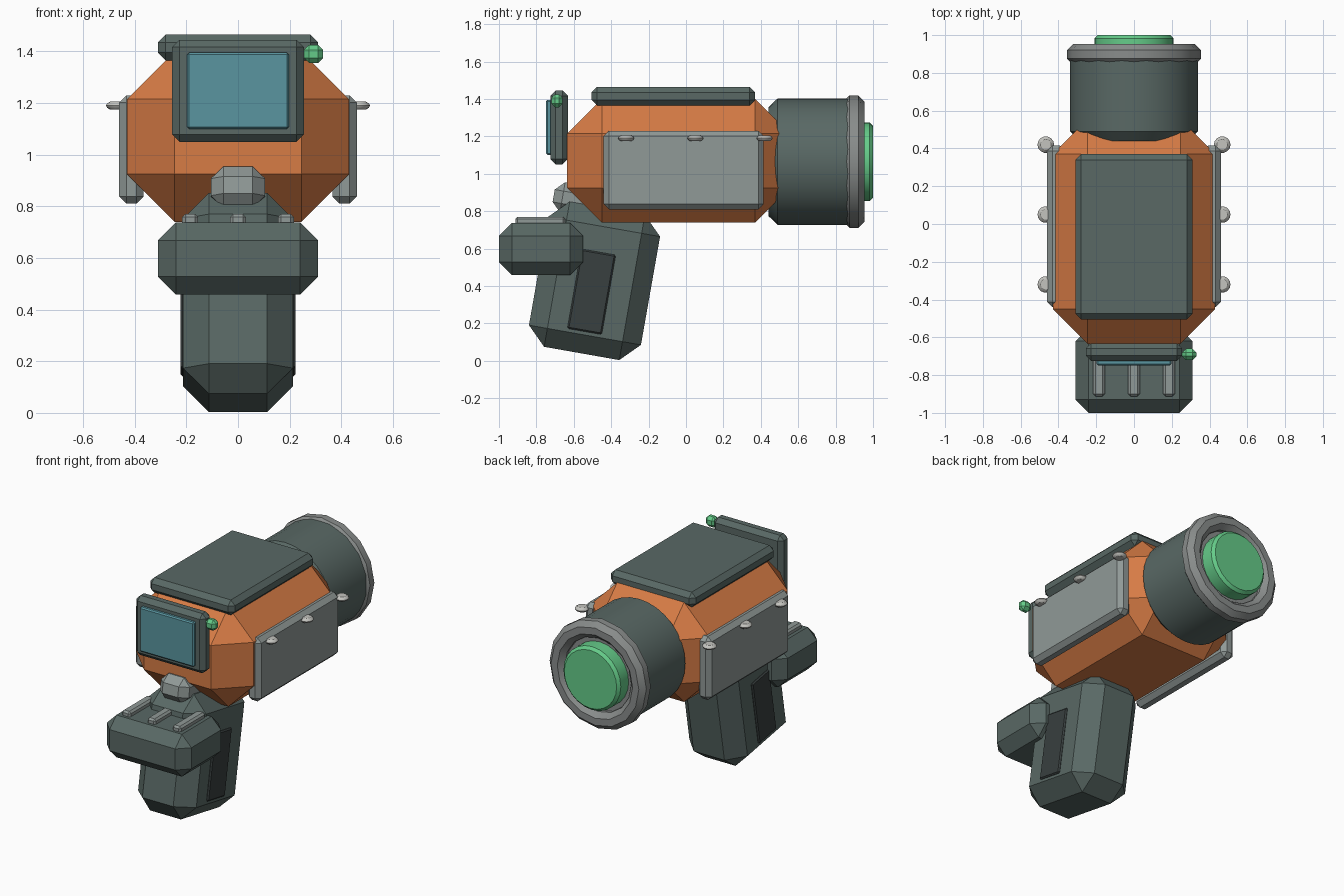
import bpy, bmesh, math
from mathutils import Matrix, Vector

if "Cube" in bpy.data.objects:
    bpy.data.objects.remove(bpy.data.objects["Cube"], do_unlink=True)


def material(name, r, g, b):
    m = bpy.data.materials.new(name)
    m.use_nodes = True
    m.diffuse_color = (r, g, b, 1)
    m.node_tree.nodes["Principled BSDF"].inputs["Base Color"].default_value = (r, g, b, 1)
    return m


ORANGE = material("orange", .68, .2, .06)
DARK = material("dark grey green", .1, .14, .13)
BLACK = material("near black", .04, .05, .05)
PANEL = material("panel grey", .28, .32, .31)
RING = material("ring grey", .25, .265, .26)
LIGHT = material("light grey", .55, .55, .52)
SCREEN = material("screen blue", .1, .3, .35)
GREEN = material("green", .13, .6, .25)


def finish(bm, name, mat, smooth=False):
    bmesh.ops.recalc_face_normals(bm, faces=bm.faces)
    mesh = bpy.data.meshes.new(name)
    bm.to_mesh(mesh)
    bm.free()
    mesh.materials.append(mat)
    ob = bpy.data.objects.new(name, mesh)
    bpy.context.collection.objects.link(ob)
    if smooth:
        bpy.ops.object.select_all(action='DESELECT')
        ob.select_set(True)
        bpy.context.view_layer.objects.active = ob
        bpy.ops.object.shade_smooth_by_angle(angle=math.radians(30))
    return ob


def box(name, mat, x, y, z, bevel, frame=Matrix()):
    """Chamfered box from (min, max) ranges, optionally in a tilted frame."""
    ranges = (x, y, z)
    centre = Vector([(a + b) / 2 for a, b in ranges])
    size = [b - a for a, b in ranges]
    bm = bmesh.new()
    bmesh.ops.create_cube(bm, size=1, matrix=Matrix.Translation(centre) @ Matrix.Diagonal((*size, 1)))
    bmesh.ops.bevel(bm, geom=bm.edges[:], offset=bevel, segments=1, profile=.5, affect='EDGES')
    bm.transform(frame)
    return finish(bm, name, mat)


def lathe(name, mat, profile, sides, frame, closed=False):
    """Spin (radius, height) points around the frame's z axis."""
    bm = bmesh.new()
    verts = [bm.verts.new((r, 0, h)) for r, h in profile]
    edges = [bm.edges.new(p) for p in zip(verts, verts[1:])]
    if closed:
        edges.append(bm.edges.new((verts[-1], verts[0])))
    bmesh.ops.spin(bm, geom=verts + edges, axis=(0, 0, 1), cent=(0, 0, 0),
                   angle=math.tau, steps=sides, use_merge=True)
    bmesh.ops.remove_doubles(bm, verts=bm.verts, dist=.0001)
    bm.transform(frame)
    return finish(bm, name, mat, True)


# Main housing and cover plate
box("housing", ORANGE, (-.43, .43), (-.635, .555), (.74, 1.4), .185)
box("top_cover", DARK, (-.31, .31), (-.505, .37), (1.365, 1.465), .03)

# Side panels with round studs
for side, label in ((1, "left"), (-1, "right")):
    xs = sorted((side * .365, side * .46))
    box(label + "_panel", PANEL, xs, (-.44, .415), (.81, 1.23), .028)
    for i in range(3):
        pos = Matrix.Translation((side * .467, -.32 + i * .37, 1.19))
        lathe(f"{label}_stud_{i + 1}", LIGHT,
              [(0, -.016), (.028, -.016), (.04, -.008), (.044, 0),
               (.04, .008), (.028, .016), (0, .016)], 14, pos)

# Rear barrel, rim and glowing end, all along +y
barrel_axis = Matrix.Translation((0, 0, 1.065)) @ Matrix.Rotation(math.radians(-90), 4, 'X')
lathe("barrel", DARK, [(0, .44), (.29, .44), (.338, .49), (.338, .88), (0, .88)], 32, barrel_axis)
rim = [(.299 + .06 * math.cos(a), .898 + .06 * math.sin(a))
       for a in [math.tau * (i + .5) / 8 for i in range(8)]]
lathe("barrel_rim", RING, rim, 16, barrel_axis, closed=True)
lathe("barrel_seat", RING, [(0, .885), (.27, .885), (.27, .9), (0, .9)], 16, barrel_axis)
lathe("end_lens", GREEN, [(0, .87), (.21, .87), (.21, .982), (.192, 1), (0, 1)], 24, barrel_axis)

# Front display
box("display_frame", DARK, (-.255, .255), (-.725, -.632), (1.05, 1.445), .028)
box("display_screen", SCREEN, (-.198, .198), (-.748, -.7), (1.1, 1.395), .008)
box("display_button", GREEN, (.255, .33), (-.72, -.66), (1.355, 1.425), .02)

# Tilted grip with side plates and a thumb button
tilt = Matrix.Rotation(math.radians(-10), 4, 'X')
box("grip", DARK, (-.213, .213), (-.86, -.252), (-.058, .73), .1, tilt)
for side, label in ((1, "left"), (-1, "right")):
    xs = sorted((side * .19, side * .223))
    box(label + "_grip_plate", BLACK, xs, (-.655, -.468), (.06, .492), .008, tilt)
box("thumb_button", PANEL, (-.105, .105), (-.85, -.62), (.665, .828), .048, tilt)

# Front hand block with ridges
box("hand_block", DARK, (-.31, .31), (-1, -.55), (.458, .738), .07)
for i in (-1, 0, 1):
    x = i * .185
    box(f"ridge_{i + 2}", PANEL, (x - .031, x + .031), (-.912, -.645), (.72, .77), .012)
